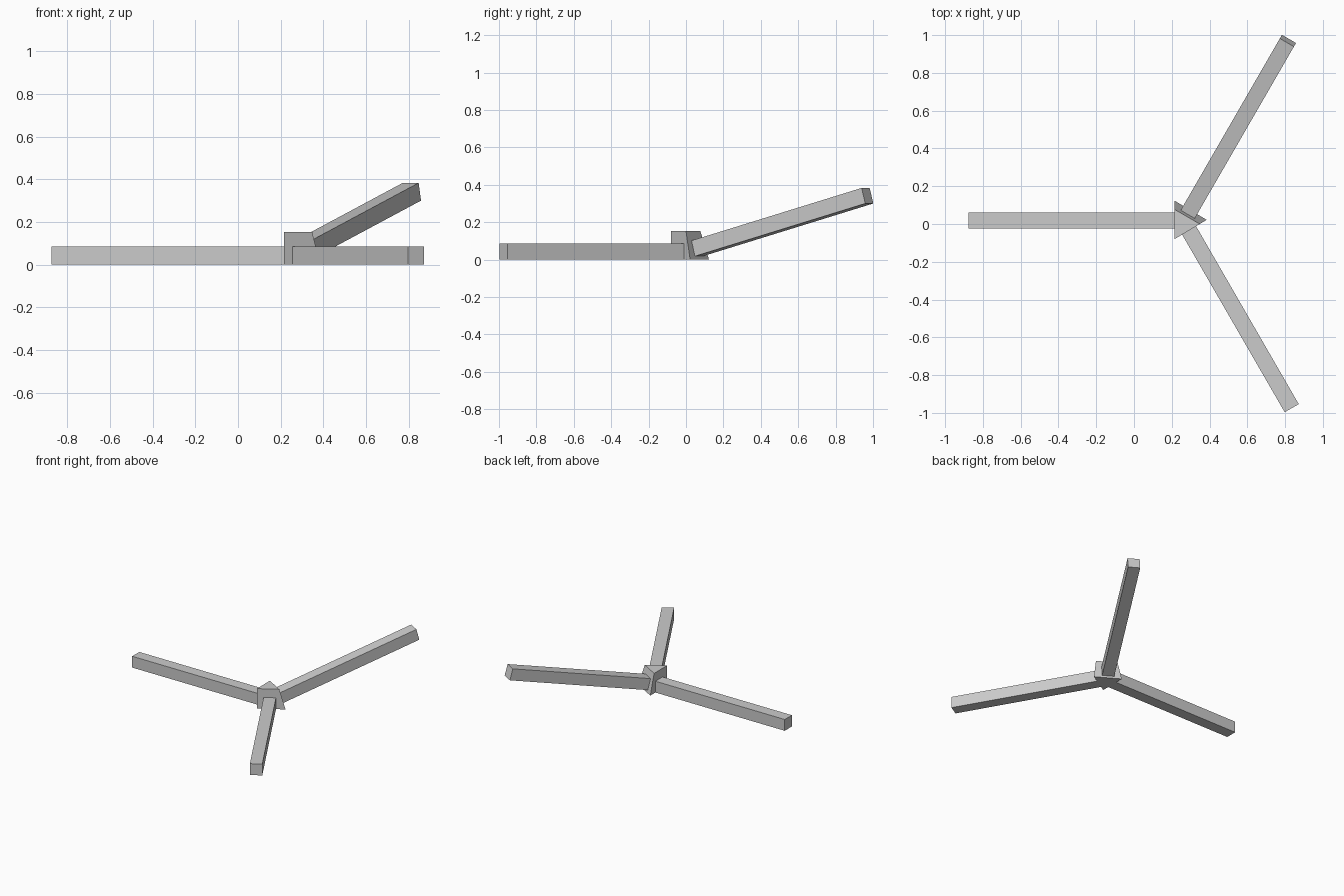
import bpy
import bmesh
from math import radians
from mathutils import Matrix, Vector

cube = bpy.data.objects.get("Cube")
if cube:
    bpy.data.objects.remove(cube, do_unlink=True)

SIDE = 0.086
LENGTH = 1.09

grey = bpy.data.materials.new("light_grey")
grey.use_nodes = True
grey.diffuse_color = (0.6, 0.6, 0.6, 1)
grey.node_tree.nodes["Principled BSDF"].inputs["Base Color"].default_value = (0.6, 0.6, 0.6, 1)


def finish(name, bm):
    bmesh.ops.recalc_face_normals(bm, faces=bm.faces)
    mesh = bpy.data.meshes.new(name)
    bm.to_mesh(mesh)
    bm.free()
    mesh.materials.append(grey)
    obj = bpy.data.objects.new(name, mesh)
    bpy.context.collection.objects.link(obj)
    return obj


def beam(name, start, heading, pitch):
    """Square bar whose bottom centre line leaves start along heading and pitch."""
    bm = bmesh.new()
    bmesh.ops.create_cube(bm, size=1)
    bmesh.ops.scale(bm, vec=(LENGTH, SIDE, SIDE), verts=bm.verts)
    bmesh.ops.translate(bm, vec=(LENGTH / 2, 0, SIDE / 2), verts=bm.verts)
    turn = Matrix.Rotation(radians(heading), 4, "Z") @ Matrix.Rotation(radians(-pitch), 4, "Y")
    bm.transform(Matrix.Translation(Vector(start)) @ turn)
    return finish(name, bm)


# Three bars leaving the hub; the rear one rises
beam("right_beam", (0.215, 0.018, 0), 180, 0)
beam("front_beam", (0.29, -0.031, 0), -60, 0)
beam("rear_raised_beam", (0.294, 0.068, 0.018), 60, 15)

# Triangular hub with its rear face leaning to meet the raised bar
bottom = [(0.215, -0.08), (0.385, 0.022), (0.215, 0.123)]
top = [(0.215, -0.08), (0.348, 0), (0.215, 0.077)]
bm = bmesh.new()
low = [bm.verts.new((x, y, 0)) for x, y in bottom]
high = [bm.verts.new((x, y, 0.152)) for x, y in top]
bm.faces.new(low)
bm.faces.new(high)
for i in range(3):
    j = (i + 1) % 3
    bm.faces.new((low[i], low[j], high[j], high[i]))
finish("hub", bm)
